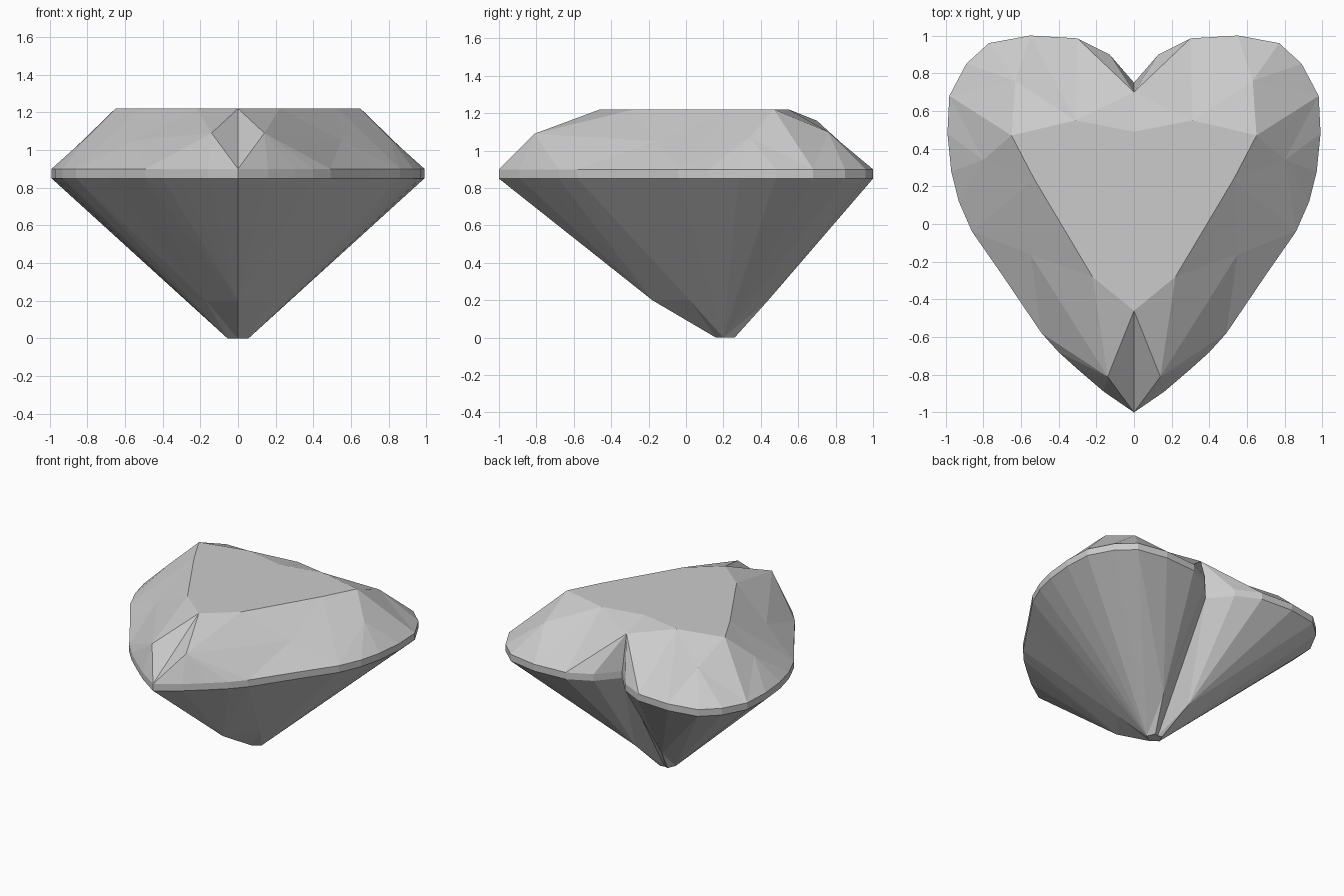
import bpy
import bmesh
from mathutils import Vector

default_cube = bpy.data.objects.get("Cube")
if default_cube:
    bpy.data.objects.remove(default_cube, do_unlink=True)

GIRDLE_TOP, GIRDLE_BOTTOM, TABLE_HEIGHT = 0.90, 0.85, 1.22

# Half outline of the heart, from the front tip round to the cleft
outline = [(0, -1), (.16, -.89), (.30, -.77), (.40, -.68), (.49, -.58),
           (.70, -.27), (.86, -.04), (.93, .12), (.97, .28), (.99, .48),
           (.98, .68), (.89, .85), (.77, .96), (.55, 1), (.30, .985),
           (.13, .90), (0, .75)]

# Half outline of the flat table on top
table_outline = [(0, -.46), (.22, -.28), (.53, .24), (.65, .47), (.31, .55), (0, .49)]

bm = bmesh.new()


def point(x, y, z):
    return bm.verts.new(Vector((x, y, z)))


def face(*corners):
    return bm.faces.new(corners)


def fan(apex, ring, first, last):
    """Triangles from one apex to a run of girdle points."""
    for a, b in zip(ring[first:last], ring[first + 1:last + 1]):
        face(apex, a, b)


upper = [point(x, y, GIRDLE_TOP) for x, y in outline]
lower = [point(x, y, GIRDLE_BOTTOM) for x, y in outline]
table = [point(x, y, TABLE_HEIGHT) for x, y in table_outline]

# Girdle: thin upright band
for i in range(len(outline) - 1):
    face(lower[i], lower[i + 1], upper[i + 1], upper[i])

# Crown: table, star facets, kites and girdle facets
tip_star = point(.14, -.81, 1.09)
front_star = point(.55, -.16, 1.05)
side_star = point(.80, .34, 1.07)
lobe_star = point(.63, .76, 1.10)
cleft_top = point(0, .70, 1.16)
stars = [tip_star, front_star, side_star, lobe_star]

face(*table)
for i, star in enumerate(stars):
    face(table[i], star, table[i + 1])

face(table[0], upper[0], tip_star)
face(table[1], tip_star, front_star)
face(tip_star, upper[4], front_star)
for corner, left, right, edge in ((table[2], front_star, side_star, upper[6]),
                                  (table[3], side_star, lobe_star, upper[10])):
    face(corner, left, edge)
    face(corner, edge, right)

for star, first, last in zip(stars, (0, 4, 6, 10), (4, 6, 10, 13)):
    fan(star, upper, first, last)

# Crown: back of the lobe and the cleft wall
face(table[4], lobe_star, upper[13])
face(table[4], upper[13], upper[14])
face(table[4], upper[14], cleft_top)
face(table[4], cleft_top, table[5])
fan(cleft_top, upper, 14, 16)

# Pavilion: facets running down to the small culet
keel = point(0, -.18, .20)
shoulder = point(.17, .02, .20)
lobe_foot = point(.11, .44, .20)
culet_front = point(0, .16, 0)
culet_side = point(.055, .20, 0)
culet_lobe = point(.03, .26, 0)
culet_back = point(0, .25, 0)

for apex, first, last in ((keel, 0, 4), (shoulder, 4, 6),
                          (culet_side, 6, 12), (lobe_foot, 12, 16)):
    fan(apex, lower, first, last)
face(keel, lower[4], shoulder)
face(keel, shoulder, culet_front)
face(shoulder, culet_side, culet_front)
face(shoulder, lower[6], culet_side)
face(culet_side, lower[12], lobe_foot)
face(culet_side, lobe_foot, culet_lobe)
face(lobe_foot, lower[16], culet_back)
face(lobe_foot, culet_back, culet_lobe)
face(culet_front, culet_side, culet_lobe, culet_back)

# Mirror the half across the middle and weld it into one closed stone
half = bm.verts[:] + bm.edges[:] + bm.faces[:]
bmesh.ops.mirror(bm, geom=half, axis='X', merge_dist=0.0001)
bmesh.ops.remove_doubles(bm, verts=bm.verts[:], dist=0.0001)
bmesh.ops.recalc_face_normals(bm, faces=bm.faces[:])

mesh = bpy.data.meshes.new("heart_cut_gemstone")
bm.to_mesh(mesh)
bm.free()
gemstone = bpy.data.objects.new("heart_cut_gemstone", mesh)
bpy.context.collection.objects.link(gemstone)

# Single pale grey stone colour
stone = bpy.data.materials.new("pale_grey_stone")
stone.use_nodes = True
colour = (.6, .6, .6, 1)
stone.diffuse_color = colour
stone.node_tree.nodes["Principled BSDF"].inputs["Base Color"].default_value = colour
mesh.materials.append(stone)
